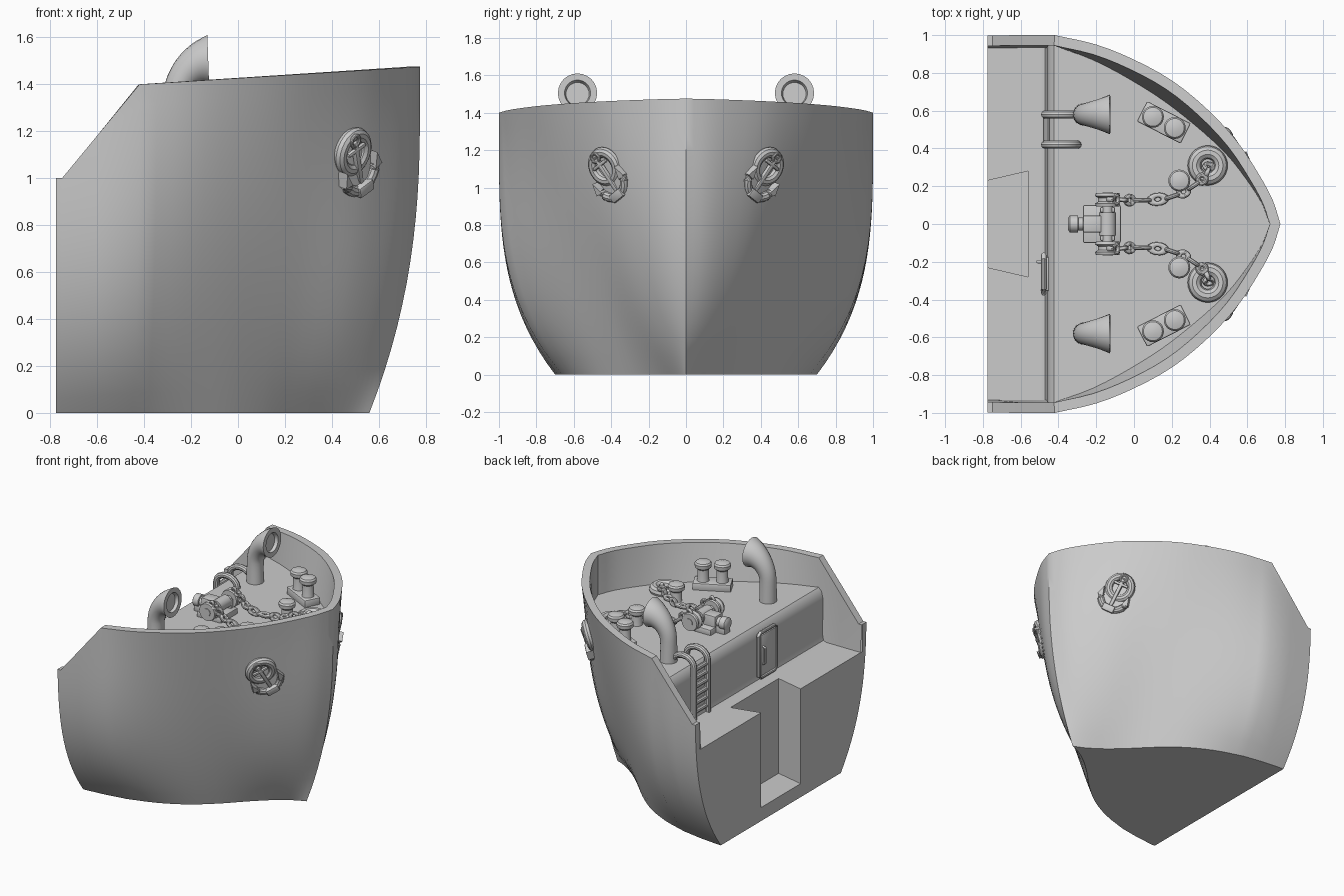
import bpy, bmesh
from math import sin, cos, pi, radians
from mathutils import Matrix, Vector

cube = bpy.data.objects.get("Cube")
if cube:
    bpy.data.objects.remove(cube)

grey = bpy.data.materials.new("ship_grey")
grey.use_nodes = True
grey.diffuse_color = (0.6, 0.6, 0.6, 1)
grey.node_tree.nodes["Principled BSDF"].inputs["Base Color"].default_value = (0.6, 0.6, 0.6, 1)
parts = []
DECK, WELL, FLOOR, STERN = 1.183, 0.8, 0.1, -0.775


def add(name, bm, M=Matrix(), recalc=True):
    if recalc:
        bmesh.ops.recalc_face_normals(bm, faces=bm.faces)
    bm.transform(M)
    me = bpy.data.meshes.new(name)
    bm.to_mesh(me)
    bm.free()
    me.materials.append(grey)
    ob = bpy.data.objects.new(name, me)
    bpy.context.collection.objects.link(ob)
    parts.append(ob)
    return ob


def loft(name, rings, M=Matrix(), closed=True, caps=(True, True), loop=False):
    bm = bmesh.new()
    rows = [[bm.verts.new(p) for p in r] for r in rings]
    n = len(rows[0])
    pairs = list(zip(rows, rows[1:])) + ([(rows[-1], rows[0])] if loop else [])
    for a, b in pairs:
        for i in range(n if closed else n - 1):
            j = (i + 1) % n
            bm.faces.new((a[i], a[j], b[j], b[i]))
    if caps[0]:
        bm.faces.new(rows[0][::-1])
    if caps[1]:
        bm.faces.new(rows[-1])
    return add(name, bm, M)


def circle(r, z, n=24):
    return [Vector((r * cos(2 * pi * i / n), r * sin(2 * pi * i / n), z)) for i in range(n)]


def lathe(name, profile, M, n=24):
    return loft(name, [circle(r, z, n) for r, z in profile], M)


def at(x, y, z, axis=None, angle=90):
    M = Matrix.Translation((x, y, z))
    return M @ Matrix.Rotation(radians(angle), 4, axis) if axis else M


def tube(name, pts, r, M=Matrix(), loop=False, n=10):
    pts = [Vector(p) for p in pts]
    rings = []
    for i, p in enumerate(pts):
        a = pts[i - 1] if i or loop else p
        b = pts[(i + 1) % len(pts)] if loop or i < len(pts) - 1 else p
        t = (b - a).normalized()
        ref = Vector((0, 1, 0)) if abs(t.y) < 0.9 else Vector((0, 0, 1))
        u = t.cross(ref).normalized()
        w = t.cross(u)
        rings.append([p + r * (u * cos(2 * pi * k / n) + w * sin(2 * pi * k / n)) for k in range(n)])
    return loft(name, rings, M, caps=(not loop, not loop), loop=loop)


def torus(name, R, r, M, n=28):
    rings = []
    for i in range(n):
        spin = Matrix.Rotation(2 * pi * i / n, 3, "Z")
        rings.append([spin @ Vector((R + r * cos(k * pi / 5), 0, r * sin(k * pi / 5))) for k in range(10)])
    return loft(name, rings, M, caps=(False, False), loop=True)


def box(name, size, M, bevel=0.008):
    bm = bmesh.new()
    bmesh.ops.create_cube(bm, size=1, matrix=Matrix.Diagonal((*size, 1)))
    bmesh.ops.bevel(bm, geom=bm.edges[:], offset=bevel, segments=2, affect="EDGES", profile=0.5)
    return add(name, bm, M)


def plate(name, pts):
    bm = bmesh.new()
    bm.faces.new([bm.verts.new(p) for p in pts])
    return add(name, bm, recalc=False)


def spline(pts, steps):
    pts = [Vector(p) for p in pts]
    ext = [2 * pts[0] - pts[1]] + pts + [2 * pts[-1] - pts[-2]]
    out = []
    for a, b, c, d in zip(ext, ext[1:], ext[2:], ext[3:]):
        for k in range(steps):
            t = k / steps
            out.append(0.5 * (2 * b + (c - a) * t + (2 * a - 5 * b + 4 * c - d) * t * t + (3 * b - a - 3 * c + d) * t ** 3))
    return out + [pts[-1]]


# Hull stations: rail x, rail y, keel x, keel y
curve = [(-0.42, 1, -0.45, 0.66), (-0.2, 0.95, -0.25, 0.595), (0, 0.87, -0.06, 0.495), (0.2, 0.76, 0.1, 0.365),
         (0.38, 0.615, 0.23, 0.235), (0.54, 0.445, 0.35, 0.125), (0.66, 0.265, 0.44, 0.06),
         (0.735, 0.125, 0.5, 0.025), (0.775, 0, 0.56, 0)]
half = [Vector((x, 1, x, y)) for x, y in [(STERN, 0.7), (-0.75, 0.7), (-0.6, 0.685)]] + spline(curve, 3)
stations = half + [Vector((s[0], -s[1], s[2], -s[3])) for s in half[-2::-1]]


def rail_z(x):
    if x < -0.42:
        return 1 + 0.4 * max(0, x + 0.75) / 0.33
    return 1.4 + 0.063 * (x + 0.42)


def hull_point(s, z):
    top = rail_z(s[0])
    flare = 0.85 * sin(pi * min(1, max(0, (s[0] + 0.42) / 1.195)))
    rest = max(0, 1 - z / 1.25)
    mix = lambda k: (1 - flare) * (1 - rest ** k) + flare * z / top
    fx, fy = mix(2.3), mix(3.2)
    return Vector((s[2] + (s[0] - s[2]) * fx, s[3] + (s[1] - s[3]) * fy, z))


def ring(z_of, inset=0):
    pts = [hull_point(s, z_of(rail_z(s[0]))) for s in stations]
    out = []
    for i, p in enumerate(pts):
        t = pts[min(i + 1, len(pts) - 1)] - pts[max(i - 1, 0)]
        normal = Vector((t.y, -t.x, 0)).normalized()
        if i in (0, len(pts) - 1):
            normal = Vector((0, -1 if i == 0 else 1, 0))
        out.append(p + normal * inset)
    return out


LEVELS = 16
rings = [ring(lambda t, v=k / LEVELS: t * v) for k in range(LEVELS + 1)]
rings += [ring(lambda t: t, 0.055), ring(lambda t: min(DECK - 0.02, t - 0.02), 0.055), ring(lambda t: WELL - 0.03, 0.055)]
loft("hull", rings, closed=False, caps=(True, False))

# Transom with open slot, and the decks
side = [r[0] for r in rings[:LEVELS + 1]]
mirror = lambda pts: [Vector((p[0], -p[1], p[2])) for p in pts[::-1]]
edge = [(STERN, 0.23, FLOOR), (STERN, 0.23, WELL), (STERN, 0.945, WELL), (STERN, 0.945, 1)] + side[::-1]
plate("transom", [Vector(p) for p in edge] + mirror(edge))
well = [(-0.56, 0.28, WELL), (STERN, 0.23, WELL), (STERN, 0.945, WELL), (-0.4, 0.945, WELL)]
plate("well_deck", (well + mirror(well))[::-1])
slot = [(STERN, 0.23), (-0.56, 0.28), (-0.56, -0.28), (STERN, -0.23)]
loft("transom_slot", [[(x, y, z) for x, y in slot] for z in (FLOOR, WELL)], closed=False, caps=(True, False))
deck = [p for p, s in zip(ring(lambda t: min(DECK, t), 0.03), stations) if s[0] >= -0.421]
plate("foredeck", deck[::-1])
bulkhead = [(-0.49, WELL), (-0.472, 0.81), (-0.463, 0.845), (-0.458, 1.11), (-0.445, 1.16), (-0.42, DECK)]
loft("bulkhead", [[(x, y, z) for x, z in bulkhead] for y in (0.945, -0.945)], closed=False, caps=(False, False))

# Bulkhead door with rounded frame and handle
box("door", (0.045, 0.18, 0.3), at(-0.468, -0.265, 0.985))
frame = [(-0.478, -0.265 + 0.1 * a, 0.985 + 0.165 * b) for a, b in
         [(-1, -0.9), (-1, 0.9), (-0.8, 1), (0.8, 1), (1, 0.9), (1, -0.9), (0.8, -1), (-0.8, -1)]]
tube("door_frame", frame, 0.014, loop=True)
tube("door_handle", [(-0.485, -0.2, 0.92), (-0.508, -0.2, 0.93), (-0.508, -0.2, 1.04), (-0.485, -0.2, 1.05)], 0.009)

# Ladder hooked over the deck edge
for y in (0.42, 0.58):
    arc = [(-0.385 - 0.085 * cos(a * pi / 8), y, 1.19 + 0.065 * sin(a * pi / 8)) for a in range(9)]
    tube("ladder_rail", [(-0.47, y, WELL)] + arc + [(-0.3, y, DECK - 0.01)], 0.022)
for k in range(6):
    tube("ladder_rung", [(-0.465, 0.42, 0.85 + 0.062 * k), (-0.465, 0.58, 0.85 + 0.062 * k)], 0.018)

post = [(0.045, 0), (0.04, 0.02), (0.038, 0.1), (0.056, 0.115), (0.058, 0.14), (0.05, 0.152), (0.02, 0.16)]
for s in (1, -1):
    # Cowl vents: x, z, radius, tilt
    path = spline([(-0.265, DECK - 0.02, 0.059, 0), (-0.265, 1.31, 0.057, 0), (-0.255, 1.385, 0.06, 24),
                   (-0.222, 1.447, 0.07, 52), (-0.175, 1.488, 0.086, 74), (-0.127, 1.505, 0.105, 88)], 3)
    path += [Vector((-0.127, 1.505, 0.07, 88)), Vector((-0.15, 1.5, 0.062, 88))]
    loft("cowl_vent", [[at(x, s * 0.58, z, "Y", a) @ p for p in circle(r, 0)] for x, z, r, a in path])

    # Twin bollards
    M = at(0.158, s * 0.538, DECK, "Z", -27 * s)
    box("bollard_base", (0.26, 0.12, 0.06), M @ at(0, 0, 0.02))
    for x in (-0.065, 0.065):
        lathe("bollard", post, M @ at(x, 0, 0.035))

    # Chain guide post and deck hawse ring
    lathe("guide_post", post, at(0.24, s * 0.23, DECK - 0.03))
    torus("deck_hawse_ring", 0.07, 0.036, at(0.39, s * 0.31, DECK + 0.015))

    # Anchor chain of overlapping links, alternately turned
    line = spline([(0.4, 0.32, DECK), (0.38, 0.255, 1.235), (0.29, 0.185, 1.22), (0.17, 0.135, 1.21),
                   (0, 0.125, 1.225), (-0.08, 0.13, 1.3), (-0.14, 0.13, 1.325)], 2)
    for k, (a, b) in enumerate(zip(line, line[1:])):
        a, b = (Vector((p.x, p.y * s, p.z)) for p in (a, b))
        turn = (b - a).to_track_quat("X", "Z").to_matrix().to_4x4()
        stretch = Matrix.Diagonal(((b - a).length * 0.68 / 0.035, 1, 1, 1))
        torus("chain_link", 0.022, 0.013, Matrix.Translation((a + b) / 2) @ turn
              @ Matrix.Rotation(k % 2 * pi / 2, 4, "X") @ stretch, 14)

    # Windlass chain wheel and bearing
    wheel = [(0.062, -0.035), (0.066, -0.02), (0.05, -0.01), (0.05, 0.01), (0.066, 0.02), (0.062, 0.035)]
    lathe("chain_wheel", wheel, at(-0.14, s * 0.128, 1.27, "X"))
    box("windlass_bearing", (0.08, 0.03, 0.12), at(-0.14, s * 0.075, 1.225))

    # Hull anchor: local x along the hull, y up, z outward
    z = Vector((0.76, 0.6 * s, -0.28)).normalized()
    x = Vector((0, 0, 1)).cross(z).normalized()
    M = Matrix((x, z.cross(x), z)).transposed().to_4x4()
    M = Matrix.Translation((0.48, 0.425 * s, 1.11)) @ M
    torus("hull_hawse_ring", 0.079, 0.029, M @ at(0, 0.005, 0.01))
    A = M @ at(0, 0, 0.032, "Z", -30 * s)
    box("anchor_shank", (0.026, 0.23, 0.026), A @ at(0, -0.05, 0))
    box("anchor_stock", (0.11, 0.02, 0.02), A @ at(0, 0.025, 0.005))
    torus("anchor_shackle", 0.024, 0.009, A @ at(0, 0.07, 0.005))
    arms = [(0.1 * sin(a), -0.07 - 0.1 * cos(a), 0.005) for a in [radians(-75 + 15 * k) for k in range(11)]]
    tube("anchor_arms", arms, 0.025, A)
    box("anchor_crown", (0.09, 0.05, 0.065), A @ at(0, -0.165, 0.005))
    for e in (1, -1):
        fluke = [(e * 0.075, -0.105), (e * 0.118, -0.1), (e * 0.098, -0.035)]
        loft("anchor_fluke", [[(px, py, h) for px, py in fluke] for h in (-0.02, 0.03)], A)

# Windlass body
box("windlass_base", (0.2, 0.2, 0.05), at(-0.17, 0, DECK + 0.015))
lathe("windlass_shaft", [(0.028, -0.168), (0.028, 0.168)], at(-0.14, 0, 1.27, "X"))
lathe("windlass_drum", [(0.045, -0.06), (0.045, 0.06)], at(-0.14, 0, 1.27, "X"))
box("windlass_gearbox", (0.1, 0.09, 0.13), at(-0.22, 0, 1.235))
lathe("windlass_motor", [(0.034, 0), (0.034, 0.04), (0.045, 0.042), (0.045, 0.085), (0.03, 0.095)], at(-0.255, 0, 1.25, "Y", -90))
box("motor_foot", (0.08, 0.07, 0.06), at(-0.3, 0, DECK + 0.02))

# Smooth shading with sharp edges kept
bpy.ops.object.select_all(action="DESELECT")
for ob in parts:
    ob.select_set(True)
bpy.context.view_layer.objects.active = parts[0]
bpy.ops.object.shade_smooth_by_angle(angle=radians(35))
